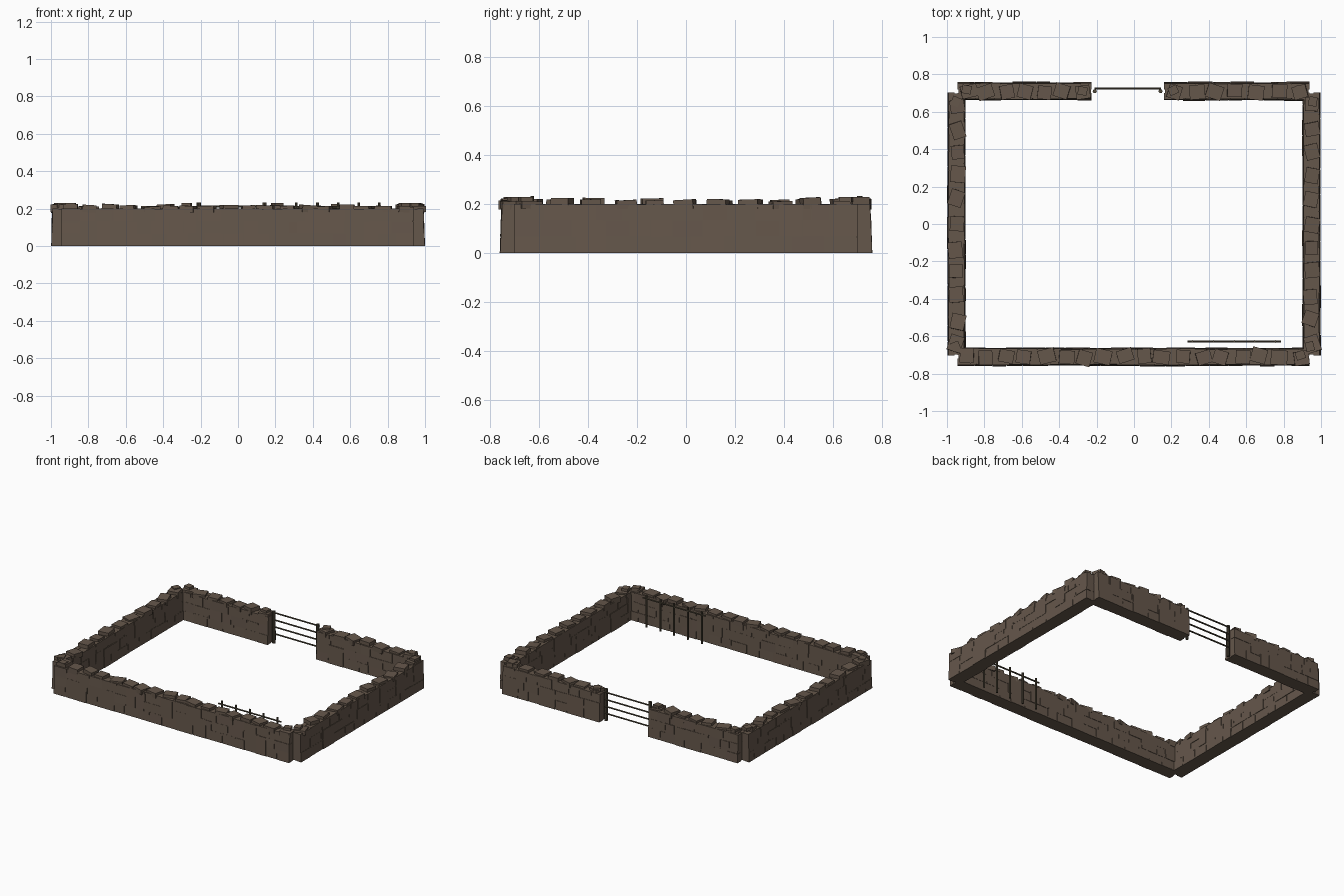
import bpy, bmesh, math, random
from mathutils import Matrix, Vector

if "Cube" in bpy.data.objects:
    bpy.data.objects.remove(bpy.data.objects["Cube"])

random.seed(7)
R = random.uniform


def material(name, rgb):
    m = bpy.data.materials.new(name)
    m.diffuse_color = (*rgb, 1)
    m.use_nodes = True
    m.node_tree.nodes["Principled BSDF"].inputs["Base Color"].default_value = m.diffuse_color
    return m


STONE = material("brown stone", (0.130, 0.095, 0.070))
WOOD = material("weathered wood", (0.085, 0.070, 0.045))

H = 0.2                       # height of the coursed wall
COURSES = 3


def half(z):
    """Half thickness of the battered wall at height z."""
    return 0.046 - 0.007 * z / H


def hexa(bm, x0, x1, z0, z1, y_in, y_out):
    """Box whose y limits differ at bottom and top: pairs (bottom, top)."""
    v = [bm.verts.new((x, y[k], z)) for k, z in ((0, z0), (1, z1))
         for x, y in ((x0, y_in), (x1, y_in), (x1, y_out), (x0, y_out))]
    for f in ((3, 2, 1, 0), (4, 5, 6, 7), (0, 1, 5, 4),
              (1, 2, 6, 5), (2, 3, 7, 6), (3, 0, 4, 7)):
        bm.faces.new([v[i] for i in f])


def finish(bm, name, mat, matrix=Matrix()):
    bmesh.ops.recalc_face_normals(bm, faces=bm.faces)
    me = bpy.data.meshes.new(name)
    bm.to_mesh(me)
    bm.free()
    me.materials.append(mat)
    ob = bpy.data.objects.new(name, me)
    ob.matrix_world = matrix
    bpy.context.collection.objects.link(ob)
    return ob


def wall(name, a, b, step):
    """Dry stone wall running from a to b, with loose coping stones."""
    a, b = Vector((*a, 0)), Vector((*b, 0))
    length = (b - a).length
    turn = math.atan2(b.y - a.y, b.x - a.x)
    place = Matrix.Translation(a) @ Matrix.Rotation(turn, 4, 'Z')

    # solid core
    bm = bmesh.new()
    hexa(bm, 0.006, length - 0.006, 0, H - 0.002,
         (-half(0), -half(H)), (half(0), half(H)))

    # facing stones on both sides, some two courses tall
    ch = H / COURSES
    for side in (-1, 1):
        for c in range(COURSES):
            x = 0.0
            while x < length - 1e-4:
                w = R(0.07, 0.14)
                if length - x - w < 0.06:
                    w = length - x
                tall = c < COURSES - 1 and random.random() < 0.22
                z0 = c * ch
                z1 = min(z0 + ch * (2 if tall else 1) + R(-0.003, 0.004), H)
                out = R(0.001, 0.004) + (0.002 if tall else 0)
                hexa(bm, x + 0.0015, x + w - 0.0015, z0, z1,
                     (side * 0.01, side * 0.01),
                     (side * (half(z0) + out), side * (half(z1) + out + R(-.001, .001))))
                x += w
    finish(bm, name, STONE, place)

    # coping stones
    bm = bmesh.new()
    n = round(length / step)
    for i in range(n):
        x = (i + 0.5) * length / n + R(-0.012, 0.012)
        x = min(max(x, 0.045), length - 0.045)
        top = R(0.211, 0.226)
        m = (Matrix.Translation((x, R(-0.008, 0.008), (top + 0.18) / 2))
             @ Matrix.Rotation(R(-0.35, 0.35), 4, 'Z')
             @ Matrix.Rotation(R(-0.07, 0.07), 4, 'Y')
             @ Matrix.Diagonal((R(0.07, 0.09), R(0.068, 0.08), top - 0.18, 1)))
        bmesh.ops.create_cube(bm, size=1, matrix=m)
    # small corner stones riding on the ends
    for x in (0.05, length - 0.05):
        m = (Matrix.Translation((x, R(-0.01, 0.01), 0.218))
             @ Matrix.Rotation(R(-0.5, 0.5), 4, 'Z')
             @ Matrix.Diagonal((0.05, 0.045, 0.022, 1)))
        bmesh.ops.create_cube(bm, size=1, matrix=m)
    finish(bm, name + "_coping", STONE, place)


def pole(bm, p, q, r, sides=8):
    """Round pole between two points."""
    p, q = Vector(p), Vector(q)
    d = q - p
    m = (Matrix.Translation((p + q) / 2)
         @ d.to_track_quat('Z', 'Y').to_matrix().to_4x4())
    bmesh.ops.create_cone(bm, cap_ends=True, segments=sides, radius1=r,
                          radius2=r, depth=d.length, matrix=m)


# enclosure walls
wall("front_wall", (-0.945, -0.71), (0.94, -0.71), 0.105)
wall("back_wall_left", (-0.945, 0.71), (-0.225, 0.71), 0.105)
wall("back_wall_right", (0.16, 0.71), (0.94, 0.71), 0.105)
wall("left_wall", (-0.949, -0.705), (-0.949, 0.705), 0.125)
wall("right_wall", (0.949, -0.705), (0.949, 0.705), 0.125)

# gate in the back opening
bm = bmesh.new()
for x in (-0.21, 0.142):
    pole(bm, (x, 0.71, 0), (x, 0.71, 0.232), 0.011)
finish(bm, "gate_posts", WOOD)
bm = bmesh.new()
for z in (0.06, 0.11, 0.16, 0.212):
    pole(bm, (-0.21, 0.725, z), (0.145, 0.725, z), 0.006, 6)
finish(bm, "gate_rails", WOOD)

# hitching rail inside the front wall
bm = bmesh.new()
for x in (0.312, 0.425, 0.535, 0.645, 0.755):
    pole(bm, (x, -0.628, 0), (x, -0.628, 0.232), 0.007)
finish(bm, "hitching_posts", WOOD)
bm = bmesh.new()
pole(bm, (0.285, -0.628, 0.207), (0.785, -0.628, 0.207), 0.006, 6)
finish(bm, "hitching_rail", WOOD)
